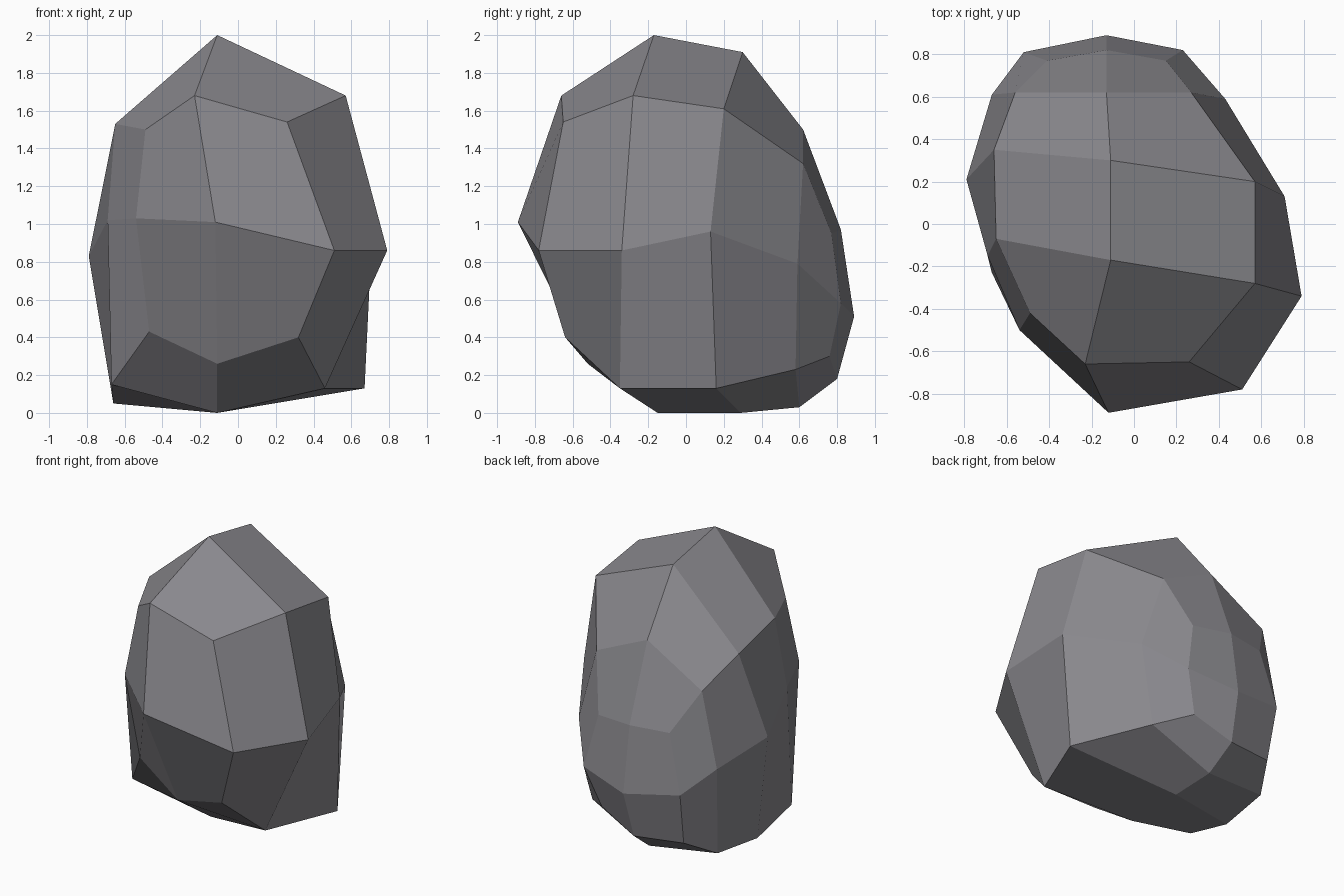
import bpy
import bmesh

# Remove the default cube
cube = bpy.data.objects.get("Cube")
if cube:
    bpy.data.objects.remove(cube, do_unlink=True)


def make_material(name, colour):
    material = bpy.data.materials.new(name)
    material.use_nodes = True
    material.diffuse_color = colour
    shader = next(n for n in material.node_tree.nodes if n.type == "BSDF_PRINCIPLED")
    shader.inputs["Base Color"].default_value = colour
    return material


def add_loop(bm, points):
    return [bm.verts.new(point) for point in points]


def bridge(bm, upper, lower):
    """Join two loops of equal length with a band of quads."""
    count = len(upper)
    for i in range(count):
        following = (i + 1) % count
        bm.faces.new((upper[i], lower[i], lower[following], upper[following]))


def cap(bm, loop, ridge):
    """Close a twelve-sided loop with eight quads meeting along a three-point ridge."""
    front, middle, back = ridge
    pairs_on_ends = ((loop[0:3], front), (loop[2:5], front),
                     (loop[6:9], back), (loop[8:11], back))
    for corner, tip in pairs_on_ends:
        bm.faces.new((*corner, tip))
    pairs_on_sides = ((loop[4], loop[5], middle, front),
                      (loop[5], loop[6], back, middle),
                      (loop[10], loop[11], middle, back),
                      (loop[11], loop[0], front, middle))
    for side in pairs_on_sides:
        bm.faces.new(side)


# Loops run from the left front corner, across the front, round the right and back
shoulder_loop = [
    (.57, -.28, 1.68), (.26, -.65, 1.54), (-.23, -.66, 1.68), (-.49, -.42, 1.5),
    (-.65, -.07, 1.53), (-.66, .35, 1.44), (-.56, .62, 1.25), (-.41, .77, .97),
    (-.13, .82, .97), (.15, .77, .95), (.27, .62, 1.32), (.57, .2, 1.61),
]
waist_loop = [
    (.79, -.34, .86), (.51, -.78, .86), (-.12, -.89, 1.01), (-.54, -.5, 1.03),
    (-.69, -.15, 1.02), (-.79, .21, .83), (-.67, .61, .72), (-.52, .81, .57),
    (-.13, .89, .51), (.23, .82, .58), (.43, .59, .79), (.71, .13, .96),
]
foot_loop = [
    (.46, -.35, .13), (.32, -.64, .4), (-.11, -.52, .26), (-.47, -.43, .43),
    (-.67, -.23, .15), (-.66, .14, .05), (-.62, .53, .08), (-.5, .74, .2),
    (-.15, .8, .18), (.13, .76, .3), (.33, .58, .23), (.67, .16, .13),
]
top_ridge = [(-.11, -.17, 2), (-.11, .3, 1.91), (-.13, .62, 1.5)]
base_ridge = [(-.11, -.15, 0), (-.11, .29, 0), (-.13, .6, .03)]

# Boulder: two bands of quads, closed above and below
bm = bmesh.new()
shoulder = add_loop(bm, shoulder_loop)
waist = add_loop(bm, waist_loop)
foot = add_loop(bm, foot_loop)
bridge(bm, shoulder, waist)
bridge(bm, waist, foot)
cap(bm, shoulder, add_loop(bm, top_ridge))
cap(bm, foot, add_loop(bm, base_ridge))
bmesh.ops.recalc_face_normals(bm, faces=bm.faces[:])

mesh = bpy.data.meshes.new("boulder")
bm.to_mesh(mesh)
bm.free()
mesh.materials.append(make_material("stone grey", (.25, .245, .265, 1)))
boulder = bpy.data.objects.new("boulder", mesh)
bpy.context.collection.objects.link(boulder)
